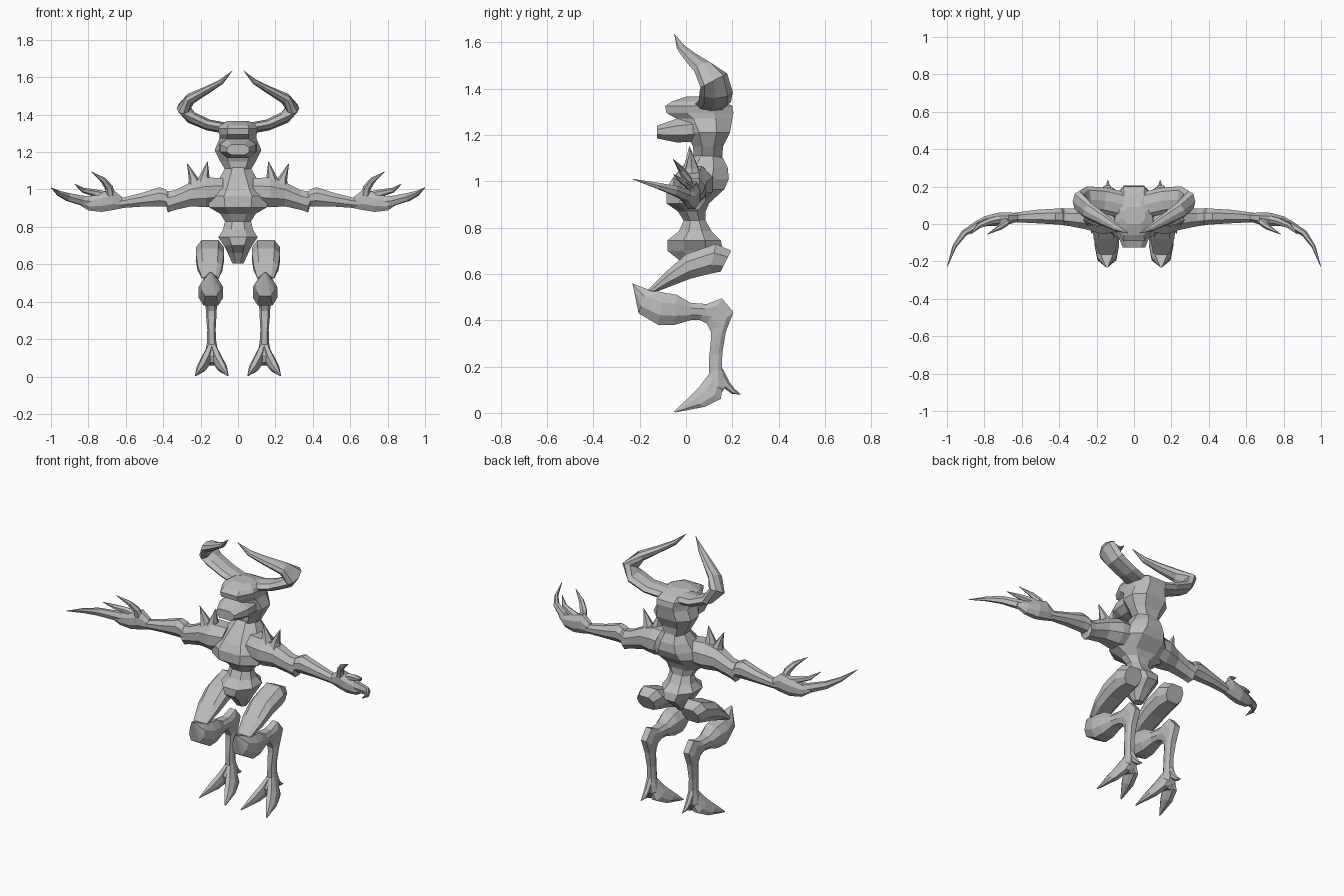
import bpy, bmesh
from mathutils import Vector as V

mat = bpy.data.materials.new("stone_grey")
mat.diffuse_color = (0.5, 0.5, 0.5, 1)


def skin(name, rings, mirror=False):
    """Bridge equal rings of points into a closed flat-faced solid."""
    bm = bmesh.new()
    loops = [[bm.verts.new(p) for p in r] for r in rings]
    n = len(loops[0])
    for a, b in zip(loops, loops[1:]):
        for i in range(n):
            j = (i + 1) % n
            bm.faces.new((a[i], a[j], b[j], b[i]))
    bm.faces.new(loops[0])
    bm.faces.new(loops[-1])
    bmesh.ops.remove_doubles(bm, verts=bm.verts, dist=0.0005)
    bmesh.ops.recalc_face_normals(bm, faces=bm.faces)
    me = bpy.data.meshes.new(name)
    bm.to_mesh(me)
    bm.free()
    me.materials.append(mat)
    ob = bpy.data.objects.new(name, me)
    bpy.context.collection.objects.link(ob)
    if mirror:
        m = ob.modifiers.new("mirror", 'MIRROR')
        m.use_clip = False
        m.use_mirror_merge = False
    return ob


def section(a, b, w, c=0.45):
    """Eight-sided section spanning a to b, with half-width vector w."""
    a, b, w = V(a), V(b), V(w)
    return [a + (b - a) * t + w * s for t, s in
            ((0, -c), (0, c), (.3, 1), (.7, 1), (1, c), (1, -c), (.7, -1), (.3, -1))]


def spike(name, path, side, n=6):
    """Curved tapering horn: path of (x, y, z, thickness, breadth)."""
    pts = [V(p[:3]) for p in path]
    rings = []
    from math import cos, sin, tau
    for i, p in enumerate(path):
        t = (pts[min(i + 1, len(pts) - 1)] - pts[max(i - 1, 0)]).normalized()
        u = t.cross(V(side)).normalized()
        v = u.cross(t)
        rings.append([pts[i] + u * cos(tau * k / n) * p[3] + v * sin(tau * k / n) * p[4]
                      for k in range(n)])
    return skin(name, rings, True)


# Torso from pelvis to neck: z, front y, back y, half width
body = [(.605, .01, .06, .03), (.66, -.03, .11, .055), (.70, -.08, .16, .075),
        (.745, -.08, .15, .105), (.785, -.03, .11, .08), (.83, -.01, .085, .07),
        (.87, -.035, .085, .095), (.905, -.085, .10, .155), (.965, -.085, .165, .165),
        (1.01, -.06, .185, .13), (1.06, -.02, .18, .10), (1.12, .035, .15, .065)]
skin("torso", [section((0, f, z), (0, b, z), (w, 0, 0)) for z, f, b, w in body])

# Head with broad back of the skull
skull = [(1.09, .035, .155, .06), (1.15, .03, .16, .095), (1.21, .0, .19, .125),
         (1.27, -.04, .20, .10), (1.295, -.085, .205, .10), (1.325, -.09, .20, .105),
         (1.345, -.06, .16, .095), (1.365, .0, .09, .06)]
skin("head", [section((0, f, z), (0, b, z), (w, 0, 0), .55) for z, f, b, w in skull])

# Wedge muzzle under the brow
muzzle = [(.05, 1.28, 1.17, .10), (-.04, 1.27, 1.168, .095), (-.125, 1.24, 1.185, .06)]
skin("muzzle", [section((0, y, t), (0, y, b), (w, 0, 0), .6) for y, t, b, w in muzzle])

# Sweeping horns
spike("horns", [(.05, .10, 1.325, .03, .07), (.16, .125, 1.345, .03, .07),
                (.25, .13, 1.385, .033, .072), (.292, .12, 1.435, .036, .065),
                (.25, .075, 1.488, .03, .045), (.16, .02, 1.535, .02, .032),
                (.09, -.02, 1.575, .014, .02), (.03, -.05, 1.635, .001, .001)],
      (0, 1, 0), 8)

# Arms: x, top z, bottom z, centre y, half depth
arm = [(.08, 1.06, .92, .04, .08), (.17, 1.065, .905, .03, .085), (.25, 1.04, .91, .03, .06),
       (.34, .995, .89, .035, .047), (.375, .99, .877, .038, .045), (.385, 1.0, .91, .04, .045),
       (.42, 1.012, .91, .04, .042), (.52, .98, .908, .04, .036), (.64, .95, .90, .035, .025)]
skin("arms", [section((x, y, t), (x, y, b), (0, w, 0)) for x, t, b, y, w in arm], True)

# Hands
palm = [(.62, .96, .90, .035, .022), (.67, 1.0, .89, .03, .032), (.73, .985, .88, .025, .035),
        (.80, .96, .888, .015, .026), (.85, .945, .92, .0, .012)]
skin("hands", [section((x, y, t), (x, y, b), (0, w, 0)) for x, t, b, y, w in palm], True)

# Claws on each hand
spike("long_claws", [(.74, .025, .93, .025, .035), (.83, .0, .94, .022, .03),
                     (.91, -.05, .96, .017, .024), (.96, -.12, .98, .011, .015),
                     (1.0, -.232, 1.01, .001, .001)], (0, 0, 1))
spike("middle_claws", [(.70, .03, .965, .024, .024), (.77, .015, .982, .02, .02),
                       (.83, -.01, .997, .013, .015), (.875, -.055, 1.03, .001, .001)], (0, 1, 0))
spike("thumb_claws", [(.68, .02, .96, .025, .024), (.69, .005, 1.01, .022, .02),
                      (.72, -.02, 1.05, .016, .014), (.785, -.055, 1.095, .001, .001)], (0, 1, 0))

# Shoulder spikes
spike("inner_shoulder_spikes", [(.19, .02, 1.0, .055, .06), (.18, .02, 1.06, .03, .035),
                                (.163, .015, 1.15, .001, .001)], (0, 1, 0))
spike("outer_shoulder_spikes", [(.225, .025, 1.0, .05, .055), (.24, .025, 1.06, .024, .03),
                                (.272, .02, 1.14, .001, .001)], (0, 1, 0))


def leg(name, secs, c):
    """Leg part from side-profile pairs: y1, z1, y2, z2, centre x, half width."""
    skin(name, [section((x, a, b), (x, d, e), (w, 0, 0), c) for a, b, d, e, x, w in secs], True)


# Thighs, hip to knee
leg("thighs", [(.195, .70, .15, .61, .15, .055), (.13, .73, .10, .60, .15, .075),
               (.0, .685, .02, .58, .15, .074), (-.08, .615, -.07, .545, .15, .066),
               (-.165, .53, -.13, .522, .148, .045)], .6)

# Knees and shins with hooked hocks
leg("shins", [(-.232, .56, -.229, .55, .145, .006), (-.17, .535, -.205, .43, .145, .05),
              (-.10, .52, -.12, .38, .145, .066), (-.04, .51, -.05, .38, .145, .06),
              (.02, .475, .02, .40, .145, .045), (.09, .47, .06, .40, .143, .036),
              (.155, .495, .09, .385, .143, .032), (.205, .435, .108, .35, .143, .03),
              (.172, .35, .108, .32, .143, .028), (.157, .26, .10, .24, .142, .022),
              (.155, .19, .10, .17, .141, .025), (.17, .11, .07, .11, .14, .038),
              (.135, .06, .08, .075, .14, .03)], .6)

# Splayed toes, two on each foot
for name, s in (("inner_toes", -1), ("outer_toes", 1)):
    leg(name, [(.10, .17, .16, .12, .14 + s * .008, .02), (.06, .115, .15, .06, .14 + s * .03, .028),
               (.01, .065, .08, .026, .14 + s * .055, .026),
               (-.052, .006, -.045, .002, .14 + s * .087, .003)], .5)

# Heel spurs
spike("heel_spurs", [(.14, .14, .18, .022, .02), (.14, .175, .12, .018, .018),
                     (.14, .205, .092, .012, .012), (.14, .236, .08, .001, .001)], (1, 0, 0))
